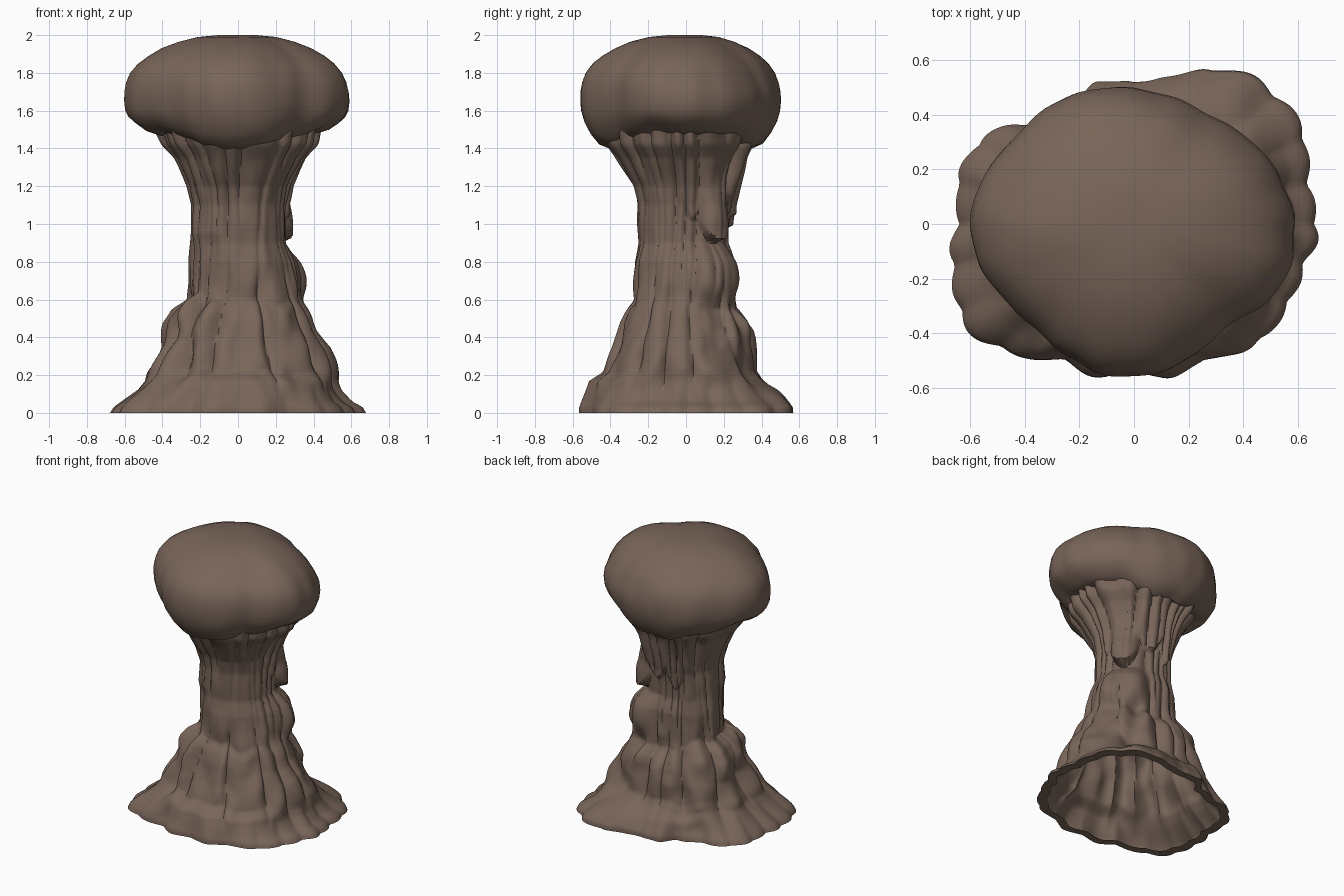
import bpy, bmesh
from math import sin, cos, pi, tau, radians
from mathutils import Vector, noise

if "Cube" in bpy.data.objects:
    bpy.data.objects.remove(bpy.data.objects["Cube"], do_unlink=True)

rock = bpy.data.materials.new("brown rock")
rock.use_nodes = True
rock.diffuse_color = (0.19, 0.13, 0.10, 1)
rock.node_tree.nodes["Principled BSDF"].inputs["Base Color"].default_value = rock.diffuse_color

# Outlines: radius every 15 degrees, counter-clockwise from +x
SKIRT = [.67, .66, .71, .70, .66, .55, .53, .52, .49, .53, .64, .66,
         .65, .69, .72, .67, .57, .57, .55, .57, .57, .62, .64, .64]
CAP = [.59, .57, .54, .50, .49, .49, .50, .51, .53, .53, .55, .58,
       .605, .59, .55, .53, .54, .56, .56, .55, .52, .51, .56, .59]

# Column: height, then reach towards +x, +y, -x, -y
COLUMN = [(0, .68, .56, .68, .56), (.03, .66, .56, .66, .56), (.06, .60, .54, .62, .55),
          (.12, .55, .49, .54, .53), (.17, .53, .41, .49, .51),
          (.22, .52, .37, .48, .43), (.35, .47, .36, .41, .38),
          (.44, .40, .35, .39, .36), (.48, .385, .33, .38, .35), (.55, .37, .26, .34, .32),
          (.60, .35, .25, .26, .28), (.8, .30, .25, .26, .27),
          (.9, .25, .22, .25, .25), (1.1, .25, .23, .24, .25),
          (1.2, .27, .26, .26, .27), (1.35, .34, .31, .32, .36),
          (1.42, .40, .35, .38, .41), (1.5, .42, .37, .42, .43)]

# Flaps hanging off the column: angle, half width, lower edge, overhang
FLAPS = [(35, 24, .9, .08), (75, 24, 1.03, .035), (108, 16, .98, .03), (8, 12, 1.02, .02)]

# Bulges and hollows of the column: angle, half width, height, half height, depth
BULGES = [(38, 38, .72, .17, .07), (225, 40, .75, .2, -.03)]

# Cap section: share of the outline, height
CAP_SECTION = [(.5, 1.48), (.7, 1.43), (.82, 1.455), (.9, 1.5), (.96, 1.55), (.99, 1.6),
               (1, 1.65), (1, 1.7), (.985, 1.75), (.95, 1.8), (.88, 1.85), (.79, 1.89),
               (.67, 1.93), (.52, 1.965), (.35, 1.99), (.17, 2)]


def around(table, a):
    """Smooth closed interpolation of an outline."""
    t = (a % tau) / tau * len(table)
    i = int(t)
    u = t - i
    p, q, r, s = (table[(i + k) % len(table)] for k in (-1, 0, 1, 2))
    return q + u / 2 * (r - p + u * (2*p - 5*q + 4*r - s + u * (3*(q - r) + s - p)))


def reach(z):
    """The four reaches of the column at a height."""
    z = max(0, min(z, COLUMN[-1][0]))
    for low, high in zip(COLUMN, COLUMN[1:]):
        if z <= high[0]:
            u = (z - low[0]) / (high[0] - low[0])
            return [p + (q - p) * u for p, q in zip(low[1:], high[1:])]


def rounded(z, a):
    """Squarish oval joining the four reaches."""
    right, back, left, front = reach(z)
    c, s = cos(a), sin(a)
    x = abs(c) / (right if c > 0 else left)
    y = abs(s) / (back if s > 0 else front)
    return (x ** 2.2 + y ** 2.2) ** (-1 / 2.2)


def ramp(low, high, x):
    u = max(0, min(1, (x - low) / (high - low)))
    return u * u * (3 - 2 * u)


def hump(a, angle, width):
    """One at the angle, falling to zero at the half width (degrees)."""
    off = (a - radians(angle) + pi) % tau - pi
    return max(0, 1 - (off / radians(width)) ** 2)


def ring_noise(a, z, scale):
    return noise.noise(Vector((cos(a) * scale, sin(a) * scale, z)))


def column_point(a, z):
    # Below zero the wall turns in to a flat rim
    inset, z = min(0, z), max(0, z)
    # Mound lobes end at different heights
    mound = ramp(.08, .25, z) * (1 - ramp(.6, .75, z))
    shift = mound * .1 * ring_noise(a, 0, 3) * abs(sin(2 * a))
    r = rounded(z + shift, a)
    for angle, width, height, half, depth in BULGES:
        r += depth * hump(a, angle, width) * max(0, 1 - ((z - height) / half) ** 2)
    # Scalloped skirt, spreading low around the mound
    skirt = 1 - ramp(.03, .24, z)
    r *= 1 + (around(SKIRT, a) / rounded(0, a) - 1) * skirt
    r += skirt * (.02 * abs(sin(10 * a + 2 * sin(2 * a))) - .01 + .02 * ring_noise(a, 7, 5))
    # Irregular vertical flutes with sharp valleys, finer towards the top
    bend = a + .2 * ring_noise(a, z * 1.2, 2) + .1 * sin(3 * a + 1)
    broad = abs(sin(6.5 * bend + .5 * pi)) ** .6 - .75
    fine = abs(sin(11 * bend)) ** .7 - .68
    high = ramp(.9, 1.3, z)
    patch = max(0, .6 + 1.2 * ring_noise(a, z * 1.5 + 5, 2.5))
    r *= 1 + broad * (.05 + .05 * mound) * ramp(.03, .25, z)
    r *= 1 + fine * patch * (.05 + .08 * high) * ramp(.5, .8, z)
    # Uneven rock
    r *= 1 + (.04 + .05 * mound) * ring_noise(a, z * 6, 3.5) * ramp(0, .1, z)
    # Hanging flaps with an undercut lower edge
    for angle, width, bottom, size in FLAPS:
        side = hump(a, angle, width)
        edge = bottom + .15 * (1 - side)
        r += size * side * ramp(edge, edge + .015, z) * (1 - ramp(bottom + .1, bottom + .4, z))
    r *= 1 + inset
    return Vector((r * cos(a), r * sin(a), z))


def cap_point(a, level):
    share, z = level
    low = 1 - ramp(1.43, 1.62, z)
    r = around(CAP, a) * share
    # One shoulder slopes off
    r *= 1 - .07 * hump(a, 45, 60) * ramp(1.65, 1.82, z)
    # Sides arch up while front and back hang lower
    z += low * (.01 + .045 * cos(2 * a) + .03 * ring_noise(a, 1, 2.5))
    band = ramp(1.45, 1.6, z) * (1 - ramp(1.75, 1.95, z))
    r *= 1 + band * (.02 * ring_noise(a, z * 2, 4) + .006 * sin(17 * a + sin(3 * a)))
    z += .012 * ring_noise(a, 3, share * 3) * (1 - low) * (1 - ramp(1.9, 2, z))
    return Vector((r * cos(a), r * sin(a), min(z, 2)))


def loft(name, point, levels, sides, closed):
    bm = bmesh.new()
    rings = [[bm.verts.new(point(tau * i / sides, level)) for i in range(sides)] for level in levels]
    for low, high in zip(rings, rings[1:]):
        for i in range(sides):
            j = (i + 1) % sides
            bm.faces.new((low[i], low[j], high[j], high[i]))
    if closed:
        bm.faces.new(rings[-1])
        bm.faces.new(rings[0][::-1])
    mesh = bpy.data.meshes.new(name)
    bm.to_mesh(mesh)
    bm.free()
    mesh.materials.append(rock)
    ob = bpy.data.objects.new(name, mesh)
    bpy.context.collection.objects.link(ob)
    bpy.ops.object.select_all(action="DESELECT")
    ob.select_set(True)
    bpy.context.view_layer.objects.active = ob
    bpy.ops.object.shade_smooth_by_angle(angle=radians(50))


# Hollow column, open underneath, and the rounded cap resting on it
STEPS = 110
heights = [1.54 * i / STEPS for i in range(STEPS + 1)]
loft("rock_column", column_point, [-.1] + heights, 240, False)
loft("rock_cap", cap_point, CAP_SECTION, 96, True)
